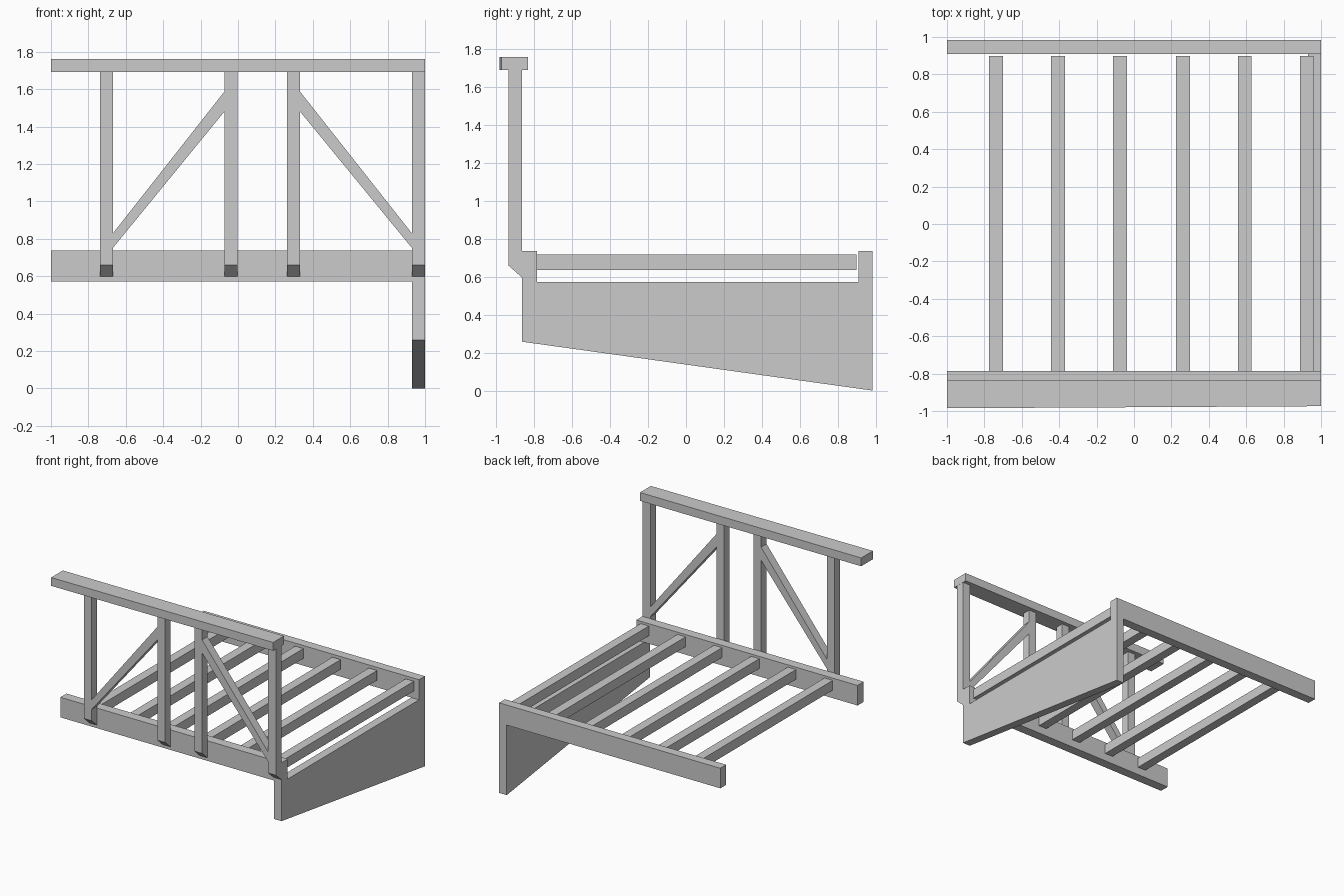
import bpy, bmesh
from mathutils import Vector

if "Cube" in bpy.data.objects:
    bpy.data.objects.remove(bpy.data.objects["Cube"])


def prism(name, pts, offset):
    """Extrude a planar outline by an offset vector."""
    bm = bmesh.new()
    face = bm.faces.new([bm.verts.new(p) for p in pts])
    ext = bmesh.ops.extrude_face_region(bm, geom=[face])
    moved = [g for g in ext["geom"] if isinstance(g, bmesh.types.BMVert)]
    bmesh.ops.translate(bm, verts=moved, vec=Vector(offset))
    # keep the starting cap so the solid is closed
    if not face.is_valid or any(e.is_boundary for e in bm.edges):
        bmesh.ops.holes_fill(bm, edges=[e for e in bm.edges if e.is_boundary])
    bmesh.ops.recalc_face_normals(bm, faces=bm.faces)
    mesh = bpy.data.meshes.new(name)
    bm.to_mesh(mesh)
    bm.free()
    obj = bpy.data.objects.new(name, mesh)
    bpy.context.collection.objects.link(obj)
    return obj


def along_x(name, profile, x0, x1):
    return prism(name, [(x0, y, z) for y, z in profile], (x1 - x0, 0, 0))


def along_y(name, profile, y0, y1):
    return prism(name, [(x, y0, z) for x, z in profile], (0, y1 - y0, 0))


def rect(a0, a1, b0, b1):
    return [(a0, b0), (a1, b0), (a1, b1), (a0, b1)]


# front and back deck beams
along_x("front_beam", rect(-0.866, -0.787, 0.572, 0.736), -1, 1)
along_x("back_beam", rect(0.909, 0.985, 0.572, 0.736), -1, 1)

# tapered side wall under the right end
along_x("side_wall", [(-0.866, 0.258), (0.985, 0.0), (0.985, 0.572), (-0.866, 0.572)], 0.931, 1)

# floor joists
for i, x in enumerate((-0.738, -0.406, -0.075, 0.262, 0.592, 0.924)):
    along_y(f"joist_{i + 1}", rect(x - 0.037, x + 0.037, 0.637, 0.717), -0.787, 0.899)

# railing posts with chamfered feet
post = [(-0.937, 0.66), (-0.866, 0.597), (-0.866, 1.692), (-0.937, 1.692)]
for i, x in enumerate((-0.703, -0.037, 0.296, 0.964)):
    along_x(f"railing_post_{i + 1}", post, x - 0.035, x + 0.035)

# diagonal braces between each pair of posts
for name, low, high in (("left_brace", -0.668, -0.072), ("right_brace", 0.929, 0.331)):
    along_y(name, [(low, 0.752), (high, 1.481), (high, 1.588), (low, 0.83)], -0.937, -0.866)

# handrail, slightly narrower at the right end
prism("handrail", [(-1, -0.985, 1.692), (1, -0.974, 1.692), (1, -0.834, 1.692), (-1, -0.834, 1.692)],
      (0, 0, 0.068))
